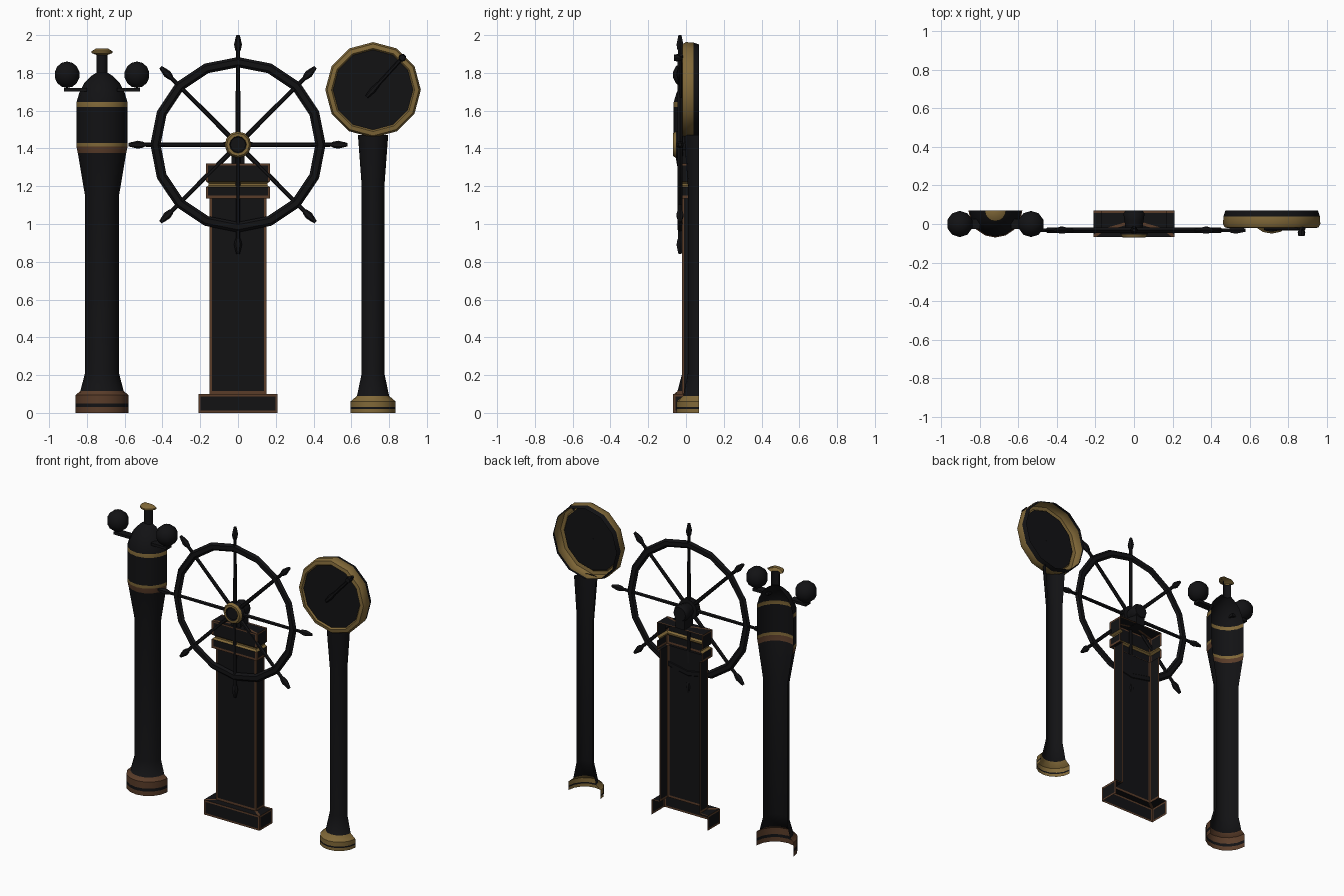
import bpy, bmesh, math
from mathutils import Vector, Matrix

if "Cube" in bpy.data.objects:
    bpy.data.objects.remove(bpy.data.objects["Cube"])


def material(name, col):
    m = bpy.data.materials.new(name)
    m.diffuse_color = (*col, 1)
    m.use_nodes = True
    m.node_tree.nodes["Principled BSDF"].inputs["Base Color"].default_value = m.diffuse_color
    return m


MATS = [material("black_iron", (0.006, 0.006, 0.007)),
        material("brass", (0.22, 0.14, 0.04)),
        material("copper", (0.10, 0.045, 0.022))]
BLACK, BRASS, COPPER = 0, 1, 2
BACK = 0.07


def finish(name, bm, mat=BLACK, angle=40):
    me = bpy.data.meshes.new(name)
    bmesh.ops.remove_doubles(bm, verts=bm.verts, dist=1e-5)
    bm.to_mesh(me)
    bm.free()
    for m in MATS:
        me.materials.append(m)
    if mat:
        for p in me.polygons:
            p.material_index = mat
    ob = bpy.data.objects.new(name, me)
    bpy.context.collection.objects.link(ob)
    bpy.ops.object.select_all(action='DESELECT')
    ob.select_set(True)
    bpy.context.view_layer.objects.active = ob
    bpy.ops.object.shade_smooth_by_angle(angle=math.radians(angle))
    return ob


def skin(bm, rows, pick, closed=False):
    """Bridge rows of points; pick(row, column) gives the material."""
    vs = [[bm.verts.new(p) for p in r] for r in rows]
    n = len(rows[0])
    for i in range(len(rows) - 1):
        for j in range(n if closed else n - 1):
            k = (j + 1) % n
            f = bm.faces.new((vs[i][j], vs[i][k], vs[i + 1][k], vs[i + 1][j]))
            f.material_index = pick(i, j)


def half_lathe(name, x, profile, segs=8):
    """Open-backed half column; profile entries are (radius, z, material above)."""
    rows = []
    for r, z, _ in profile:
        a = [math.pi + math.pi * j / segs for j in range(segs + 1)]
        rows.append([(x + r * math.cos(t), BACK + r * math.sin(t), z) for t in a])
    bm = bmesh.new()
    skin(bm, rows, lambda i, j: profile[i][2])
    return finish(name, bm)


def lathe(name, profile, matrix, segs, mat=BLACK):
    """Full lathe about local z, placed by a matrix."""
    rows = [[matrix @ Vector((r * math.cos(2 * math.pi * j / segs),
                              r * math.sin(2 * math.pi * j / segs), p[0]))
             for j in range(segs)] for p in profile for r in [p[1]]]
    bm = bmesh.new()
    skin(bm, rows, lambda i, j: profile[i][2] if len(profile[i]) > 2 else mat, True)
    return finish(name, bm)


def box_shell(name, profile, e=0.012):
    """Open-backed rectangular shell with trimmed corners; (half width, front y, z, trim)."""
    rows = []
    for w, y, z, _ in profile:
        left = [(-w, BACK, z), (-w, BACK - e, z), (-w, y + e, z), (-w, y, z), (e - w, y, z)]
        rows.append(left + [(-px, py, pz) for px, py, pz in reversed(left)])
    bm = bmesh.new()
    skin(bm, rows, lambda i, j: profile[i][3] or (COPPER if j in (0, 2, 3, 5, 6, 8) else BLACK))
    return finish(name, bm)


def box(name, c, size):
    bm = bmesh.new()
    bmesh.ops.create_cube(bm, size=1, matrix=Matrix.Translation(c) @ Matrix.Diagonal((*size, 1)))
    return finish(name, bm)


def ball(name, c, r, u=10, v=7):
    bm = bmesh.new()
    bmesh.ops.create_uvsphere(bm, u_segments=u, v_segments=v, radius=r,
                              matrix=Matrix.Translation(c))
    return finish(name, bm)


# Compass stand on the left
CX = -0.72
half_lathe("compass_stand", CX, [
    (0.14, 0, COPPER), (0.14, 0.03, BLACK), (0.14, 0.05, COPPER), (0.14, 0.095, COPPER),
    (0.115, 0.115, BLACK), (0.09, 0.21, BLACK), (0.09, 1.15, BLACK), (0.128, 1.375, COPPER),
    (0.135, 1.41, BRASS), (0.135, 1.43, BLACK), (0.135, 1.62, BRASS), (0.135, 1.645, BLACK),
    (0.12, 1.695, BLACK), (0.095, 1.745, BLACK), (0.055, 1.785, BLACK), (0.03, 1.80, BLACK),
    (0.03, 1.895, BRASS), (0.055, 1.905, BRASS), (0.055, 1.915, BRASS), (0.03, 1.93, BRASS),
    (0, 1.93, BLACK)])
for side, s in (("left", -1), ("right", 1)):
    ball(f"compensator_ball_{side}", (CX + s * 0.185, 0.0, 1.79), 0.07)
    box(f"ball_bracket_{side}", (CX + s * 0.14, 0.0, 1.71), (0.12, 0.05, 0.018))

# Wheel pedestal in the middle
box_shell("wheel_pedestal", [
    (0.21, -0.068, 0, COPPER), (0.21, -0.068, 0.012, 0), (0.21, -0.068, 0.088, COPPER),
    (0.21, -0.068, 0.10, 0), (0.15, -0.022, 0.10, COPPER), (0.15, -0.022, 0.115, 0),
    (0.15, -0.022, 1.135, BLACK), (0.17, -0.04, 1.135, COPPER), (0.17, -0.04, 1.15, 0),
    (0.17, -0.04, 1.195, BRASS), (0.155, -0.028, 1.205, BRASS), (0.155, -0.028, 1.215, BRASS),
    (0.17, -0.04, 1.225, 0), (0.17, -0.04, 1.31, COPPER), (0.17, -0.04, 1.32, BLACK),
    (0.035, 0.0, 1.32, BLACK)])
box("axle_support", (0, 0.02, 1.355), (0.07, 0.09, 0.075))

# Steering wheel
WC = Vector((0, -0.032, 1.42))
to_front = Matrix.Rotation(math.pi / 2, 4, 'X')      # local z -> -y
wheel = Matrix.Translation(WC) @ to_front
lathe("wheel_rim", [(0.016 * math.sin(a), 0.437 + 0.027 * math.cos(a))
                    for a in [math.pi / 3 * k for k in range(7)]], wheel, 16)
for k in range(8):
    m = Matrix.Translation(WC) @ Matrix.Rotation(k * math.pi / 4, 4, 'Y')
    lathe(f"spoke_{k + 1}", [(0.03, 0.013), (0.495, 0.011), (0.505, 0.016), (0.53, 0.021),
                             (0.565, 0.013), (0.58, 0.009), (0.58, 0)], m, 6)
lathe("wheel_hub", [(-0.102, 0), (-0.102, 0.045), (-0.085, 0.055), (-0.05, 0.05),
                    (-0.015, 0.045), (-0.015, 0.07), (0.022, 0.07, BRASS),
                    (0.037, 0.06, BRASS), (0.037, 0.045), (0.03, 0.04), (0.03, 0)], wheel, 12)

# Telegraph stand on the right
TX = 0.715
half_lathe("telegraph_stand", TX, [
    (0.12, 0, BRASS), (0.12, 0.02, BLACK), (0.12, 0.03, BRASS), (0.12, 0.06, BRASS),
    (0.085, 0.09, BLACK), (0.06, 0.21, BLACK), (0.06, 1.20, BLACK), (0.08, 1.47, BLACK)])

# Telegraph dial, open at the back
dial = Matrix.Translation((TX, 0, 1.71)) @ to_front
lathe("telegraph_dial", [(-0.07, 0.24), (-0.04, 0.25, BRASS), (0.0, 0.253, BRASS),
                         (0.018, 0.243, BRASS), (0.022, 0.22, BRASS), (0.012, 0.212),
                         (0.012, 0)], dial, 12)

# Telegraph handle
tilt = Matrix.Translation((TX, -0.025, 1.71)) @ Matrix.Rotation(math.atan2(0.155, 0.17), 4, 'Y')
lathe("telegraph_handle", [(-0.05, 0), (-0.05, 0.01), (0.0, 0.016), (0.05, 0.01),
                           (0.25, 0.01), (0.25, 0)], tilt, 6)
lathe("handle_knob", [(0.02, 0), (0.02, 0.012), (0.045, 0.02), (0.063, 0.016), (0.063, 0)],
      Matrix.Translation((0.87, 0, 1.88)) @ to_front, 8)
